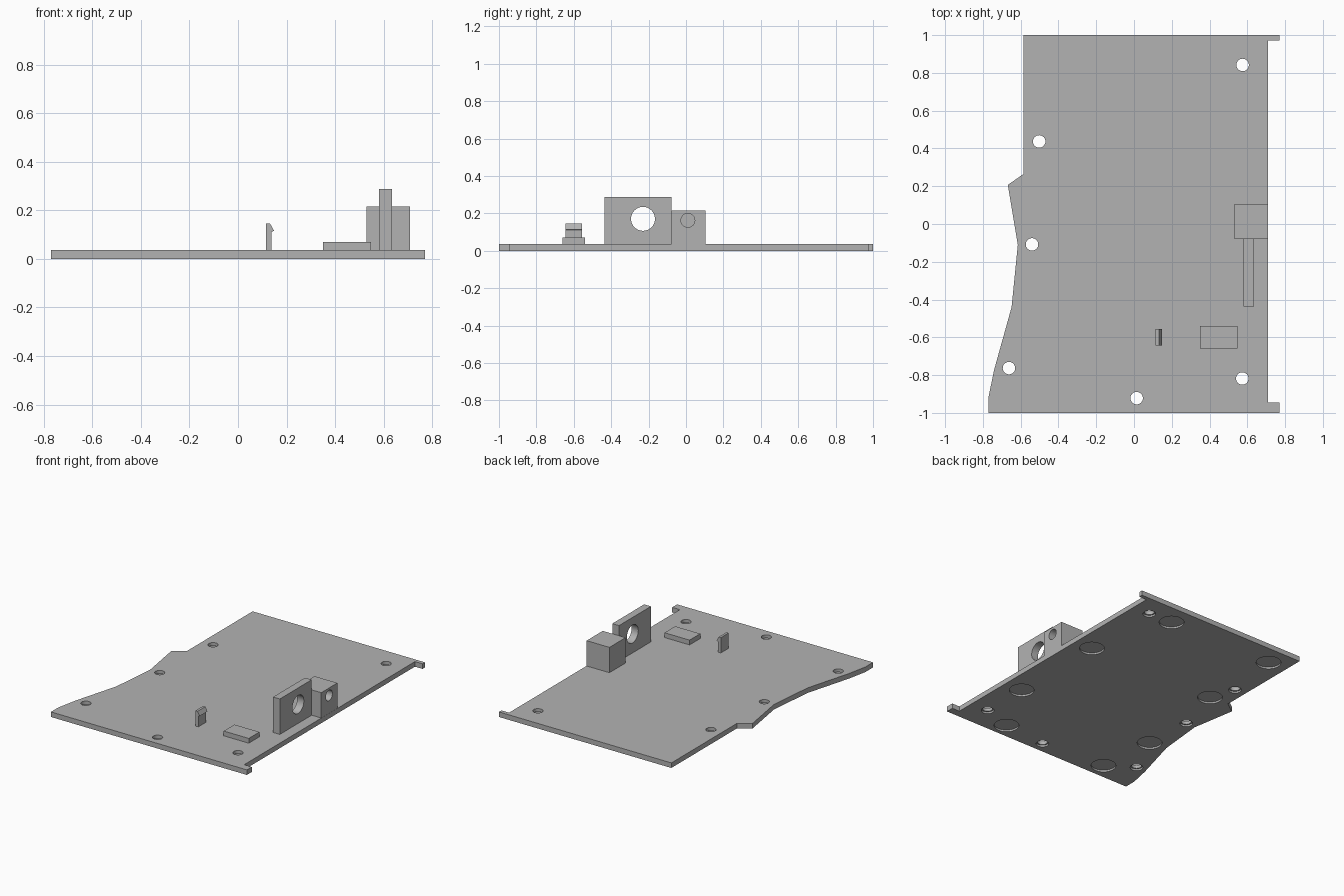
import bpy, bmesh
from mathutils import Matrix, Vector

if "Cube" in bpy.data.objects:
    bpy.data.objects.remove(bpy.data.objects["Cube"])

T = 0.036  # plate thickness

grey = bpy.data.materials.new("plain grey")
grey.diffuse_color = (0.45, 0.45, 0.45, 1)
grey.use_nodes = True
grey.node_tree.nodes["Principled BSDF"].inputs["Base Color"].default_value = grey.diffuse_color


def finish(name, bm):
    bmesh.ops.recalc_face_normals(bm, faces=bm.faces)
    mesh = bpy.data.meshes.new(name)
    bm.to_mesh(mesh)
    bm.free()
    mesh.materials.append(grey)
    ob = bpy.data.objects.new(name, mesh)
    bpy.context.collection.objects.link(ob)
    return ob


def extrude(name, points, direction):
    """Extrude a flat outline along a vector."""
    bm = bmesh.new()
    face = bm.faces.new([bm.verts.new(p) for p in points])
    out = bmesh.ops.extrude_face_region(bm, geom=[face])
    bmesh.ops.translate(bm, vec=Vector(direction),
                        verts=[v for v in out["geom"] if isinstance(v, bmesh.types.BMVert)])
    return finish(name, bm)


def box(name, x0, x1, y0, y1, z0, z1):
    return extrude(name, [(x0, y0, z0), (x1, y0, z0), (x1, y1, z0), (x0, y1, z0)], (0, 0, z1 - z0))


def cut(target, cylinders, axis="Z"):
    """Cut cylinders given as (centre, radius, depth) out of the target."""
    bm = bmesh.new()
    turn = Matrix.Rotation(1.5707963, 4, "Y") if axis == "X" else Matrix()
    for centre, radius, depth in cylinders:
        bmesh.ops.create_cone(bm, cap_ends=True, segments=40, radius1=radius, radius2=radius,
                              depth=depth, matrix=Matrix.Translation(centre) @ turn)
    cutter = finish("cutter", bm)
    cutter.hide_render = True
    mod = target.modifiers.new("cut", "BOOLEAN")
    mod.operation, mod.solver, mod.object = "DIFFERENCE", "EXACT", cutter
    bpy.context.view_layer.objects.active = target
    bpy.ops.object.modifier_apply(modifier=mod.name)
    bpy.data.objects.remove(cutter)


def smooth(ob):
    bpy.ops.object.select_all(action="DESELECT")
    ob.select_set(True)
    bpy.context.view_layer.objects.active = ob
    bpy.ops.object.shade_smooth_by_angle()


# Base plate: wavy left edge and two corner tabs on the right
outline = [(-0.585, 1), (-0.585, 0.265), (-0.668, 0.207), (-0.615, -0.11), (-0.648, -0.44),
           (-0.74, -0.77), (-0.77, -0.915), (-0.77, -1), (0.77, -1), (0.77, -0.945),
           (0.71, -0.945), (0.71, 0.972), (0.77, 0.972), (0.77, 1)]
plate = extrude("base_plate", [(x, y, 0) for x, y in outline], (0, 0, T))

# Screw holes, with wider counterbores and round shallow recesses underneath
holes = [(0.575, 0.842), (-0.502, 0.437), (-0.54, -0.108),
         (-0.662, -0.763), (0.014, -0.922), (0.573, -0.818)]
recesses = [(0.39, 0.85), (0.572, 0.25), (0.572, -0.47), (0.35, -0.89),
            (-0.48, -0.885), (-0.52, -0.46), (-0.44, 0.255), (-0.44, 0.855)]
cut(plate, [((x, y, 0), 0.033, 0.2) for x, y in holes])
cut(plate, [((x, y, 0), 0.042, 0.026) for x, y in holes]
    + [((x, y, 0), 0.082, 0.026) for x, y in recesses])
smooth(plate)

# Upright bracket with a through hole
bracket = box("upright_bracket", 0.581, 0.634, -0.436, -0.078, T, 0.288)
cut(bracket, [((0.6, -0.23, 0.171), 0.064, 0.4)], "X")
smooth(bracket)

# Block with a blind hole on its outer face
block = box("side_block", 0.53, 0.709, -0.078, 0.103, T, 0.216)
cut(block, [((0.709, 0.01, 0.163), 0.037, 0.2)], "X")
smooth(block)

# Low pad and barbed clip
box("low_pad", 0.35, 0.547, -0.66, -0.54, T, 0.07)
clip = [(0.115, T), (0.138, T), (0.138, 0.112), (0.149, 0.115), (0.132, 0.145), (0.115, 0.145)]
extrude("barbed_clip", [(x, -0.643, z) for x, z in clip], (0, 0.088, 0))
